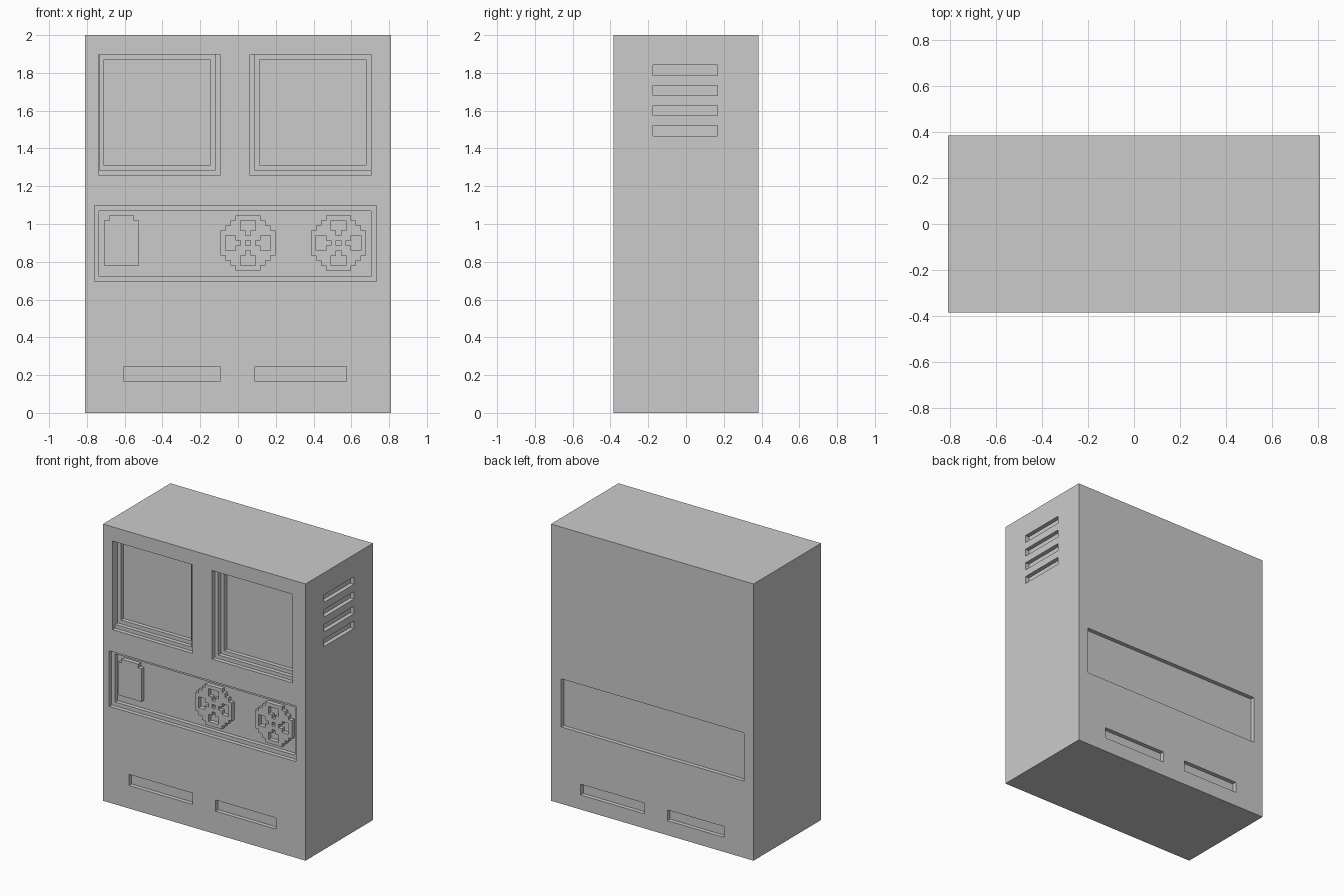
import bpy, bmesh

if "Cube" in bpy.data.objects:
    bpy.data.objects.remove(bpy.data.objects["Cube"])

U = 0.0265          # pixel size of the stepped details
D = 0.03            # depth of one recess step
X, Y, H = 0.81, 0.385, 2.0


def new_object(name, bm):
    bmesh.ops.recalc_face_normals(bm, faces=bm.faces)
    mesh = bpy.data.meshes.new(name)
    bm.to_mesh(mesh)
    bm.free()
    ob = bpy.data.objects.new(name, mesh)
    bpy.context.collection.objects.link(ob)
    return ob


def add_box(bm, x0, x1, y0, y1, z0, z1):
    vs = bmesh.ops.create_cube(bm, size=1)["verts"]
    for v in vs:
        v.co = (x0 + (v.co.x + .5) * (x1 - x0),
                y0 + (v.co.y + .5) * (y1 - y0),
                z0 + (v.co.z + .5) * (z1 - z0))


def front(bm, x0, x1, z0, z1, depth):
    add_box(bm, x0, x1, -Y - 0.1, -Y + depth, z0, z1)


def back(bm, x0, x1, z0, z1, depth):
    add_box(bm, x0, x1, Y - depth, Y + 0.1, z0, z1)


# Cabinet body
bm = bmesh.new()
add_box(bm, -X, X, -Y, Y, 0, H)
cabinet = new_object("cabinet", bm)

# Recess layers, each cut one step deeper than the last
layers = [bmesh.new() for _ in range(3)]
e = 0.0005
for x0, x1, s0, s1 in ((-.735, -.095, -.735 + e, -.122),
                       (.063, .705, .09, .705 - e)):
    front(layers[0], x0, x1, 1.257, 1.897, D)                 # window frame
    front(layers[1], s0, s1, 1.283, 1.897 - e, 2 * D)         # window step
i0 = 1.31
for x0, x1 in ((-.709, -.148), (.117, .678)):
    front(layers[2], x0, x1, i0, 1.87, 3 * D)                 # window pane
front(layers[0], -.761, .732, .695, 1.097, D)                 # control panel
front(layers[1], -.735, .705, .722, 1.07, 2 * D)
for x0, x1 in ((-.604, -.094), (.09, .574)):
    front(layers[0], x0, x1, .165, .246, D)                   # lower slots
back(layers[0], -.735, .728, .555, .903, D)                   # rear panel
for x0, x1 in ((.063, .573), (-.574, -.12)):
    back(layers[0], x0, x1, .105, .183, D)                    # rear slots
for i in range(4):
    z = 1.494 + i * .1065
    add_box(layers[0], X - D, X + .1, -.176, .168, z - .027, z + .027)  # side vents

cutters = []
for i, bm in enumerate(layers):
    cutter = new_object(f"recess_cutter_{i + 1}", bm)
    cutter.hide_render = True
    cutters.append(cutter)
    mod = cabinet.modifiers.new(cutter.name, "BOOLEAN")
    mod.operation, mod.solver, mod.object = "DIFFERENCE", "EXACT", cutter
dg = bpy.context.evaluated_depsgraph_get()
cut_mesh = bpy.data.meshes.new_from_object(cabinet.evaluated_get(dg))
cabinet.modifiers.clear()
cabinet.data = cut_mesh
for c in cutters:
    bpy.data.objects.remove(c)


def pixel_relief(name, rows, left, top):
    """Raise the '#' cells of a pixel pattern from the control panel floor."""
    bm = bmesh.new()
    yb, yf = -Y + 2 * D, -Y + D
    for r, row in enumerate(rows):
        for c, ch in enumerate(row):
            if ch == "#":
                x, z = left + c * U, top - r * U
                bm.faces.new([bm.verts.new(p) for p in (
                    (x, yf, z), (x, yf, z - U), (x + U, yf, z - U), (x + U, yf, z))])
    bmesh.ops.remove_doubles(bm, verts=bm.verts, dist=U * .1)
    rim = [ed for ed in bm.edges if ed.is_boundary]
    ext = bmesh.ops.extrude_edge_only(bm, edges=rim)["geom"]
    for v in ext:
        if isinstance(v, bmesh.types.BMVert):
            v.co.y = yb
    bmesh.ops.dissolve_limit(bm, angle_limit=.01, verts=bm.verts, edges=bm.edges)
    return new_object(name, bm)


# Round reels with four cut-outs and a centre hole
half = ["...#####...",
        "..##...##..",
        ".###...###.",
        "#####.#####",
        "#..#####..#"]
reel = half + ["#...#.#...#"] + half[::-1]
pixel_relief("reel_middle", reel, -.093, 1.045)
pixel_relief("reel_right", reel, .387, 1.045)

# Notched plate on the left of the panel
pixel_relief("panel_plate", [".#####."] + ["#######"] * 9, -.709, 1.045)
